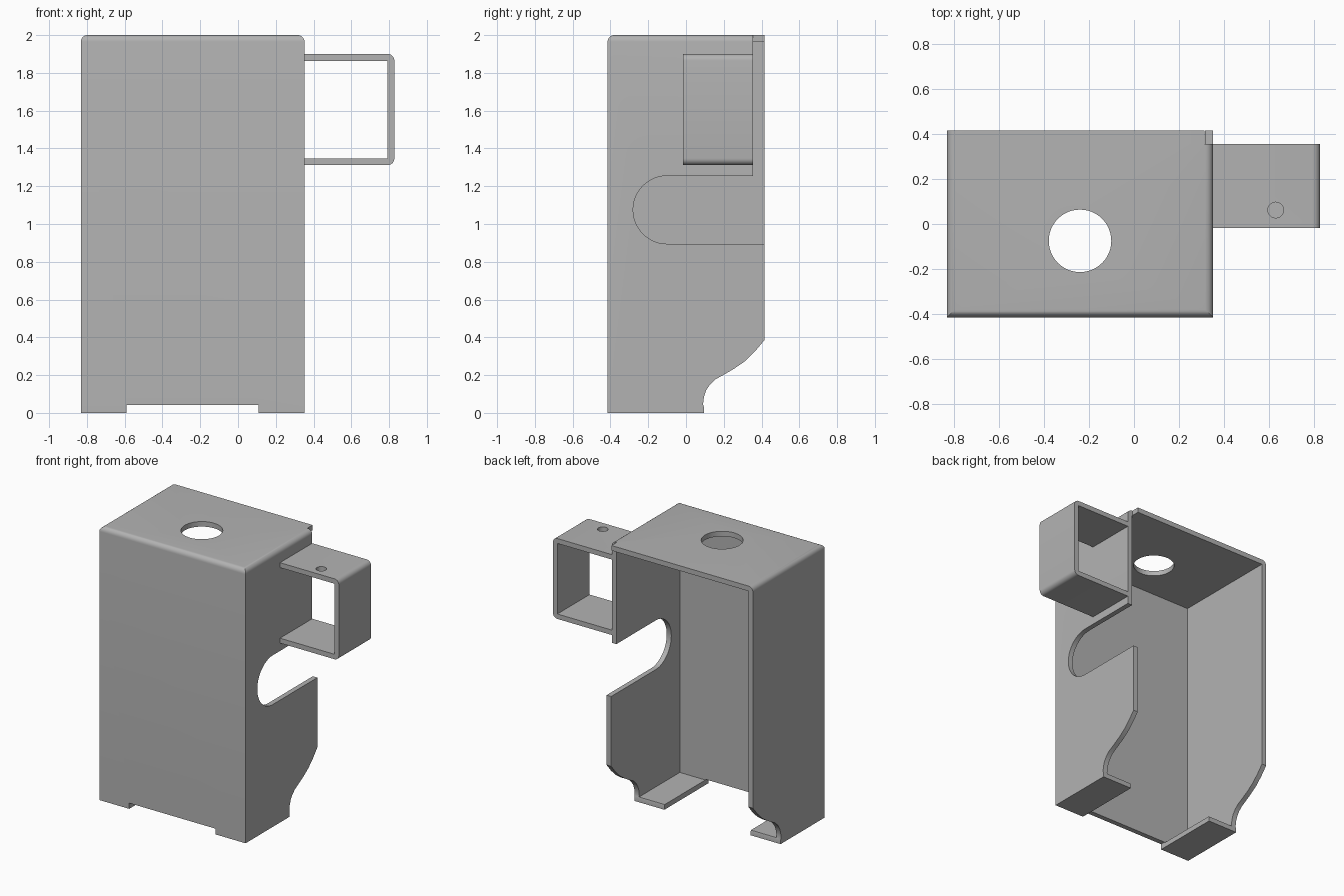
import bpy, bmesh
from math import sin, cos, pi, radians
from mathutils import Vector

cube = bpy.data.objects.get("Cube")
if cube:
    bpy.data.objects.remove(cube, do_unlink=True)

grey = bpy.data.materials.new("sheet grey")
grey.use_nodes = True
colour = (0.45, 0.45, 0.45, 1)
grey.diffuse_color = colour
grey.node_tree.nodes["Principled BSDF"].inputs["Base Color"].default_value = colour

LEFT, RIGHT, BACK, TOP = 0.352, -0.832, 0.415, 2.0
WALL = 0.037


def prism(name, outline, axis, lo, hi):
    """Extrude a 2D outline along one axis; the outline uses the other two in order."""
    bm = bmesh.new()

    def place(p):
        co = list(p)
        co.insert(axis, lo)
        return co

    face = bm.faces.new([bm.verts.new(place(p)) for p in outline])
    new = bmesh.ops.extrude_face_region(bm, geom=[face])["geom"]
    shift = Vector((0, 0, 0))
    shift[axis] = hi - lo
    bmesh.ops.translate(bm, vec=shift, verts=[g for g in new if isinstance(g, bmesh.types.BMVert)])
    bmesh.ops.recalc_face_normals(bm, faces=bm.faces)
    mesh = bpy.data.meshes.new(name)
    bm.to_mesh(mesh)
    bm.free()
    mesh.materials.append(grey)
    ob = bpy.data.objects.new(name, mesh)
    bpy.context.collection.objects.link(ob)
    return ob


def rect(a, b, c, d):
    return [(a, c), (b, c), (b, d), (a, d)]


def arc(cx, cy, r, start, end, steps):
    angles = [radians(start + (end - start) * i / steps) for i in range(steps + 1)]
    return [(cx + r * cos(a), cy + r * sin(a)) for a in angles]


def round_edges(ob, radius, rule):
    bm = bmesh.new()
    bm.from_mesh(ob.data)
    edges = [e for e in bm.edges if rule((e.verts[0].co + e.verts[1].co) / 2)]
    bmesh.ops.bevel(bm, geom=edges, offset=radius, segments=6, profile=0.5, affect='EDGES')
    bm.to_mesh(ob.data)
    bm.free()


def activate(ob):
    bpy.ops.object.select_all(action='DESELECT')
    ob.select_set(True)
    bpy.context.view_layer.objects.active = ob


def cut(ob, cutter):
    cutter.hide_render = True
    activate(ob)
    mod = ob.modifiers.new("cut", 'BOOLEAN')
    mod.operation = 'DIFFERENCE'
    mod.solver = 'EXACT'
    mod.object = cutter
    bpy.ops.object.modifier_apply(modifier=mod.name)
    bpy.data.objects.remove(cutter, do_unlink=True)


def smooth(ob):
    activate(ob)
    bpy.ops.object.shade_smooth_by_angle(angle=radians(30))


# Housing: box with the front and side top edges rounded, open at the back
housing = prism("housing", rect(RIGHT, LEFT, -BACK, BACK), 2, 0, TOP)
round_edges(housing, 0.035, lambda m: m.z > TOP - 0.01 and m.y < BACK - 0.01)
cut(housing, prism("cavity", rect(RIGHT + WALL, LEFT - WALL, -BACK + WALL, 1), 2, WALL, TOP - WALL))

# Gap between the two feet
cut(housing, prism("foot_gap", rect(-0.59, 0.108, -1, 1), 2, -0.1, 0.042))

# Curved cut-away at the lower back of both sides
sweep = [(0.095, -0.1), (0.095, 0.03), (0.09, 0.045), (0.095, 0.085), (0.107, 0.12),
         (0.127, 0.15), (0.155, 0.177), (0.2, 0.202), (0.255, 0.234), (0.31, 0.272),
         (0.365, 0.325), (BACK, 0.385), (0.6, 0.6), (0.6, -0.1)]
cut(housing, prism("back_sweep", sweep, 0, -1, 1))

# Round-ended slot in the left side, with the back edge trimmed above it
slot = [(0.6, 0.895)] + arc(-0.1, 1.075, 0.18, 270, 90, 24) + [(0.355, 1.255), (0.355, 2.1), (0.6, 2.1)]
cut(housing, prism("side_slot", slot, 0, LEFT - WALL - 0.002, 0.6))

# Round opening in the top
cut(housing, prism("top_hole", arc(-0.24, -0.075, 0.139, 0, 352.5, 47), 2, 1.8, 2.2))
smooth(housing)

# Side bracket: U-shaped strip with rounded outer corners and a small hole
x0, x1, z0, z1, t, r = LEFT - 0.01, 0.828, 1.312, 1.9, 0.036, 0.035
strip = ([(x0, z0)] + arc(x1 - r, z0 + r, r, 270, 360, 6) + arc(x1 - r, z1 - r, r, 0, 90, 6)
         + [(x0, z1), (x0, z1 - t), (x1 - t, z1 - t), (x1 - t, z0 + t), (x0, z0 + t)])
bracket = prism("side_bracket", strip, 1, -0.017, 0.355)
cut(bracket, prism("bracket_hole", arc(0.63, 0.062, 0.035, 0, 345, 23), 2, 1.75, 2.1))
smooth(bracket)
